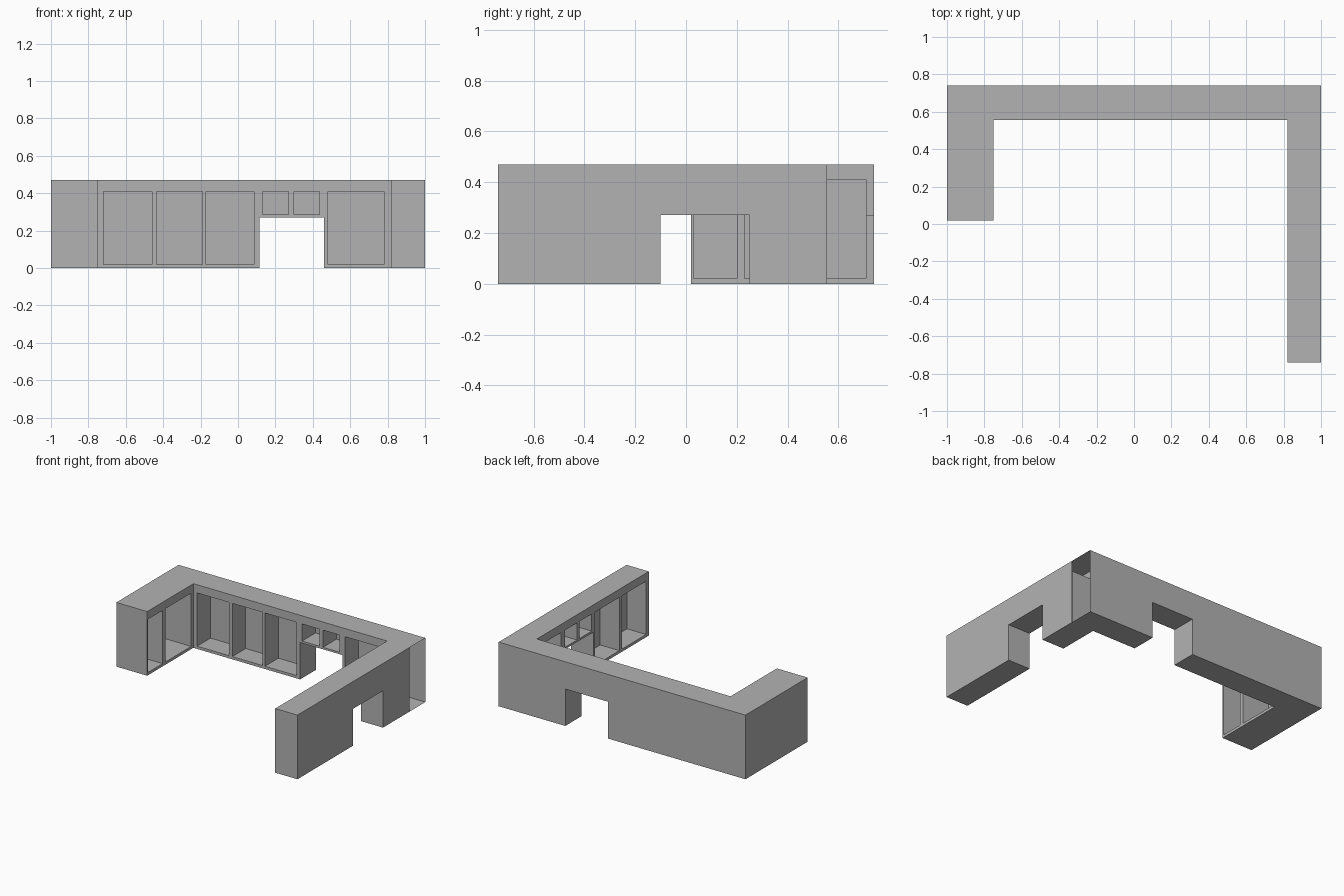
import bpy
import bmesh

old = bpy.data.objects.get("Cube")
if old:
    bpy.data.objects.remove(old, do_unlink=True)

HEIGHT = 0.47
BACK, INNER = 0.74, 0.555      # back run of the counter
LEFT_IN, RIGHT_IN = 0.82, -0.75  # inner faces of the two wings
DEPTH = 0.155                  # depth of the open compartments

grey = bpy.data.materials.new("cabinet grey")
grey.use_nodes = True
colour = (0.45, 0.45, 0.45, 1)
grey.diffuse_color = colour
grey.node_tree.nodes["Principled BSDF"].inputs["Base Color"].default_value = colour


def make_object(name, bm):
    bmesh.ops.recalc_face_normals(bm, faces=bm.faces)
    mesh = bpy.data.meshes.new(name)
    bm.to_mesh(mesh)
    bm.free()
    mesh.materials.append(grey)
    obj = bpy.data.objects.new(name, mesh)
    bpy.context.collection.objects.link(obj)
    return obj


def add_box(bm, xs, ys, zs):
    """Axis-aligned box between two limits on each axis."""
    verts = bmesh.ops.create_cube(bm, size=1)["verts"]
    for v in verts:
        v.co = [lim[0] if c < 0 else lim[1] for c, lim in zip(v.co, (xs, ys, zs))]


# U-shaped counter body
outline = [(-1, 0.02), (RIGHT_IN, 0.02), (RIGHT_IN, INNER), (LEFT_IN, INNER),
           (LEFT_IN, -BACK), (1, -BACK), (1, INNER), (1, BACK), (-1, BACK)]
bm = bmesh.new()
base = bm.faces.new([bm.verts.new((x, y, 0)) for x, y in outline])
top = bmesh.ops.extrude_face_region(bm, geom=[base])["geom"]
bmesh.ops.translate(bm, vec=(0, 0, HEIGHT),
                    verts=[v for v in top if isinstance(v, bmesh.types.BMVert)])
counter = make_object("cabinet_counter", bm)

# Compartments and knee openings
bm = bmesh.new()
tall, short, knee = (0.02, 0.41), (0.285, 0.41), (-0.1, 0.27)
back_cells = [(-0.72, -0.46, tall), (-0.435, -0.19, tall), (-0.17, 0.085, tall),
              (0.13, 0.27, short), (0.3, 0.435, short), (0.48, 0.78, tall)]
for a, b, z in back_cells:
    add_box(bm, (a, b), (INNER - 0.05, INNER + DEPTH), z)
left_cells = [(-0.71, -0.43, tall), (-0.4, -0.12, tall), (-0.08, 0.06, short),
              (0.09, 0.23, short), (0.275, 0.53, tall)]
for a, b, z in left_cells:
    add_box(bm, (LEFT_IN - 0.05, LEFT_IN + DEPTH), (a, b), z)
for a, b in [(0.03, 0.2), (0.23, 0.53)]:
    add_box(bm, (-0.97, RIGHT_IN + 0.05), (a, b), tall)
add_box(bm, (0.115, 0.46), (INNER - 0.1, BACK + 0.1), knee)
add_box(bm, (LEFT_IN - 0.1, 1.1), (-0.1, 0.25), knee)
cutter = make_object("compartment_cutter", bm)
cutter.hide_render = True

cut = counter.modifiers.new("compartments", 'BOOLEAN')
cut.operation = 'DIFFERENCE'
cut.solver = 'EXACT'
cut.object = cutter
bpy.context.view_layer.objects.active = counter
bpy.ops.object.modifier_apply(modifier=cut.name)
bpy.data.objects.remove(cutter, do_unlink=True)

# Open end of the back run
bm = bmesh.new()
bm.from_mesh(counter.data)
end = [f for f in bm.faces
       if f.normal.x > 0.9 and f.calc_center_median().x > 0.99
       and f.calc_center_median().y > INNER]
bmesh.ops.delete(bm, geom=end, context='FACES')
bm.to_mesh(counter.data)
bm.free()
